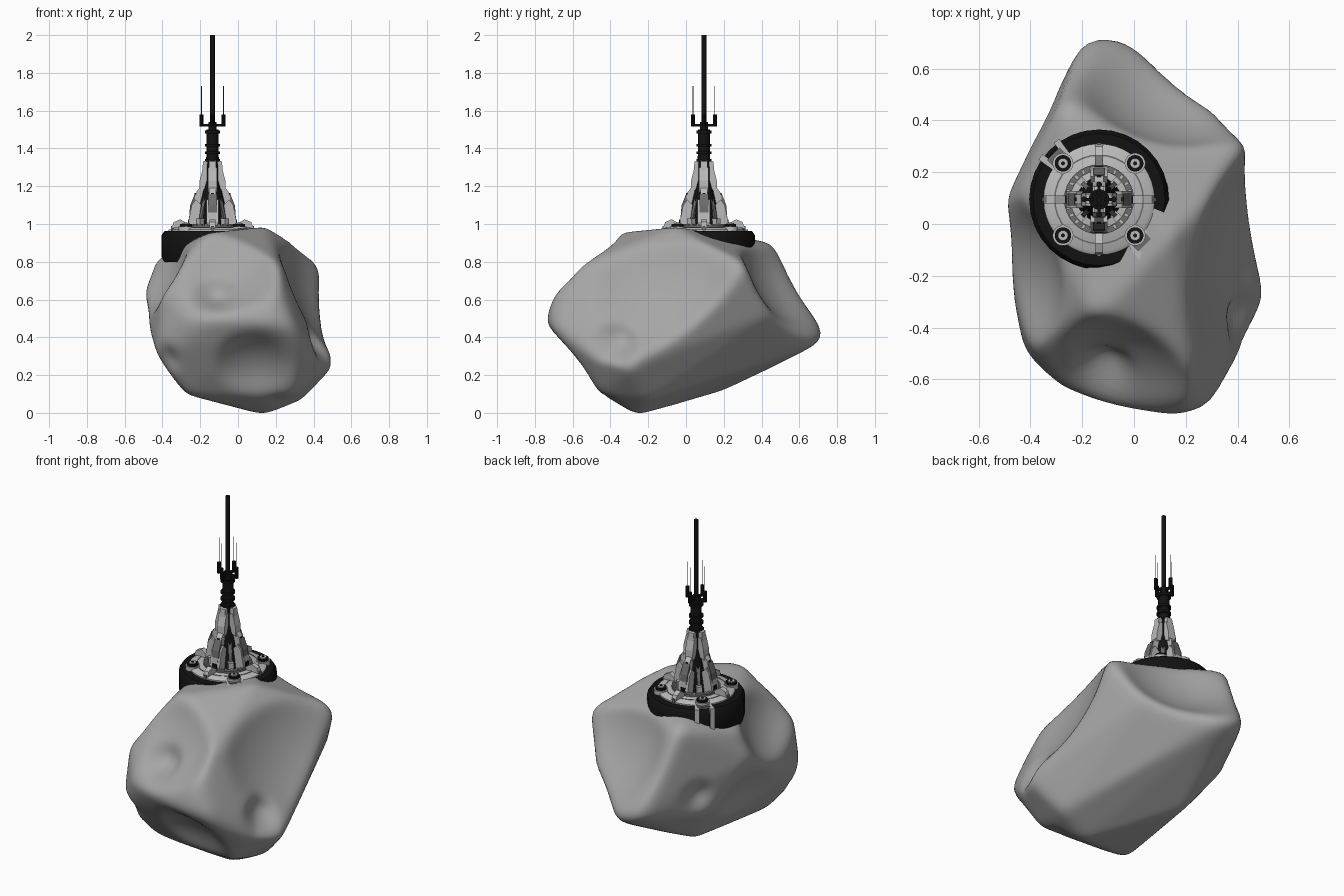
import bpy
import bmesh
import math
from mathutils import Vector, Matrix
from mathutils.bvhtree import BVHTree

default_cube = bpy.data.objects.get("Cube")
if default_cube:
    bpy.data.objects.remove(default_cube, do_unlink=True)


def make_material(name, value):
    material = bpy.data.materials.new(name)
    material.use_nodes = True
    colour = (value, value, value, 1)
    material.diffuse_color = colour
    material.node_tree.nodes["Principled BSDF"].inputs["Base Color"].default_value = colour
    return material


rock_grey = make_material("rock grey", .38)
hull_grey = make_material("light hull grey", .5)
trim_grey = make_material("dark trim grey", .15)
black = make_material("black metal", .006)


def finish(name, bm, material, smooth_angle=None):
    bmesh.ops.recalc_face_normals(bm, faces=bm.faces)
    mesh = bpy.data.meshes.new(name)
    bm.to_mesh(mesh)
    bm.free()
    mesh.materials.append(material)
    obj = bpy.data.objects.new(name, mesh)
    bpy.context.scene.collection.objects.link(obj)
    if smooth_angle:
        bpy.ops.object.select_all(action="DESELECT")
        obj.select_set(True)
        bpy.context.view_layer.objects.active = obj
        bpy.ops.object.shade_smooth_by_angle(angle=math.radians(smooth_angle))
    return obj


# Asteroid: a hull of corner points, hollowed by round bowls and pits
corners = [
    (-.11, .74, .4), (-.19, .72, .43), (-.02, .71, .37), (.3, .44, .52),
    (.46, .27, .79), (.45, .14, .7), (.15, -.05, .98), (-.15, -.37, .95),
    (-.28, .46, .9), (-.49, .09, .64), (-.43, .12, .8), (.14, .22, .88),
    (.16, -.74, .47), (.3, -.7, .45), (-.1, -.7, .5), (-.27, -.63, .5),
    (.19, -.69, .65), (.2, -.6, .77), (.5, -.29, .24), (.41, -.49, .3),
    (.14, -.25, -.01), (.34, -.2, .07), (-.42, -.5, .28), (-.46, -.29, .42),
    (-.28, -.4, .1), (-.2, .2, .12), (-.36, .32, .36), (.28, -.45, .1),
    (-.4, -.45, .66),
]
middle = Vector((0, -.05, .5))
hull = bmesh.new()
for corner in corners:
    hull.verts.new(corner)
bmesh.ops.convex_hull(hull, input=hull.verts)
bmesh.ops.delete(hull, geom=[v for v in hull.verts if not v.link_faces], context="VERTS")
tree = BVHTree.FromBMesh(hull)
hull.free()
carvers = []


def reach(direction):
    """Distance from the middle to the carved surface."""
    distance = tree.ray_cast(middle, direction)[3] or .4
    for centre, radius in carvers:
        offset = middle - centre
        b = offset.dot(direction)
        root = b * b - offset.length_squared + radius * radius
        if root > 0:
            near, far = -b - math.sqrt(root), -b + math.sqrt(root)
            if 0 < near < distance < far:
                distance = near
    return distance


def carve(target, radius, depth, normal=None):
    direction = (Vector(target) - middle).normalized()
    outward = Vector(normal).normalized() if normal else direction
    surface = middle + direction * reach(direction)
    carvers.append((surface + outward * (radius - depth), radius))


# Wide bowls
carve((.33, -.2, .6), 1, .08, (.87, -.1, .42))
carve((-.1, -.54, .72), .6, .07, (-.1, -.72, .65))
carve((-.4, -.22, .7), .5, .09, (-.85, -.1, .5))
carve((.06, -.58, .27), .4, .06, (0, -.75, -.65))
carve((.1, .5, .63), .6, .09, (.25, .7, .6))
carve((-.42, .02, .34), .6, .04, (-.9, .1, -.4))
# Small pits
carve((-.11, -.54, .66), .12, .05)
carve((.34, -.28, .44), .12, .03)
carve((-.37, -.5, .28), .1, .05)
carve((.2, -.36, .08), .06, .03)
carve((-.39, .39, .48), .1, .04)

bm = bmesh.new()
bmesh.ops.create_icosphere(bm, subdivisions=6, radius=1)
for vert in bm.verts:
    direction = vert.co.normalized()
    vert.co = middle + direction * reach(direction) * 1.015
for _ in range(7):
    bmesh.ops.smooth_vert(bm, verts=bm.verts, factor=.5,
                          use_axis_x=True, use_axis_y=True, use_axis_z=True)
lowest = min(v.co.z for v in bm.verts)
for vert in bm.verts:
    vert.co.z -= lowest * max(0, 1 - vert.co.z)
finish("asteroid", bm, rock_grey, 80)

# Station helpers: everything is placed around the tower axis
axis = Matrix.Translation((-.135, .095, 0))


def turn(degrees):
    return axis @ Matrix.Rotation(math.radians(degrees), 4, "Z")


def lathe(name, profile, material, place=axis, segments=32):
    bm = bmesh.new()
    verts = [bm.verts.new((r, 0, z)) for r, z in profile]
    edges = [bm.edges.new(pair) for pair in zip(verts, verts[1:])]
    bmesh.ops.spin(bm, geom=verts + edges, cent=(0, 0, 0), axis=(0, 0, 1),
                   angle=math.tau, steps=segments, use_duplicate=False)
    bmesh.ops.remove_doubles(bm, verts=bm.verts, dist=.0002)
    bmesh.ops.transform(bm, matrix=place, verts=bm.verts)
    return finish(name, bm, material, 35)


def rod(name, radius, low, high, material, place=axis, segments=16):
    lathe(name, [(0, low), (radius, low), (radius, high), (0, high)], material, place, segments)


def fin(name, profile, width, material, degrees):
    """Extrude a radius-height profile across the given width."""
    bm = bmesh.new()
    face = bm.faces.new([bm.verts.new((r, -width / 2, z)) for r, z in profile])
    moved = bmesh.ops.extrude_face_region(bm, geom=[face])["geom"]
    bmesh.ops.translate(bm, vec=(0, width, 0),
                        verts=[g for g in moved if isinstance(g, bmesh.types.BMVert)])
    bmesh.ops.transform(bm, matrix=turn(degrees), verts=bm.verts)
    finish(name, bm, material)


def block(name, inner, outer, low, high, width, material, degrees):
    fin(name, [(inner, low), (outer, low), (outer, high), (inner, high)], width, material, degrees)


# Base: black collar, light deck, toothed inner ring
lathe("collar", [(.2, .8), (.262, .8), (.27, .83), (.27, .94), (.255, .962), (.2, .965)], black)
lathe("deck", [(0, .95), (.215, .95), (.215, .972), (.2, .982), (0, .982)], hull_grey, axis, 40)
lathe("deck_groove", [(.168, .98), (.168, .984), (.174, .984), (.174, .98)], trim_grey)
lathe("inner_ring", [(.11, .98), (.135, .98), (.135, .994), (.11, .994)], trim_grey)
for step in range(24):
    block("ring_tooth", .113, .13, .99, 1, .012, hull_grey, step * 15)

# Collar clamps on two opposite sides
for degrees in (135, -45):
    for side in (-9, 9):
        block("collar_clamp", .2, .279, .83, .972, .026, hull_grey, degrees + side)
    block("clamp_bridge", .2, .25, .95, .975, .07, trim_grey, degrees)

# Diagonal deck bosses and braces
for degrees in range(45, 360, 90):
    spot = turn(degrees) @ Matrix.Translation((.197, 0, 0))
    rod("boss_plate", .04, .95, .988, hull_grey, spot, 20)
    rod("boss_ring", .032, .985, 1, black, spot, 20)
    rod("boss_cap", .02, .99, 1.006, hull_grey, spot, 12)
    rod("boss_hole", .008, 1, 1.008, black, spot, 8)
    fin("diagonal_brace", [(.02, .98), (.1, .98), (.085, 1.06), (.055, 1.15), (.02, 1.2)],
        .018, trim_grey, degrees)
    block("brace_foot", .07, .11, .98, 1.03, .03, hull_grey, degrees)

# Tower buttresses, one on each axis
for degrees in range(0, 360, 90):
    fin("buttress", [(.03, 1.02), (.125, 1.02), (.12, 1.08), (.085, 1.17), (.062, 1.2),
                     (.05, 1.33), (.025, 1.34)], .036, hull_grey, degrees)
    fin("lower_shell", [(.055, .98), (.118, .98), (.128, 1.01), (.11, 1.1), (.088, 1.13),
                        (.06, 1.1)], .066, hull_grey, degrees)
    fin("upper_shell", [(.03, 1.19), (.07, 1.17), (.068, 1.23), (.05, 1.3), (.03, 1.3)],
        .05, hull_grey, degrees)
    fin("shell_trim", [(.09, 1.1), (.122, 1.06), (.118, 1.1), (.094, 1.16)], .046, trim_grey, degrees)
    block("shell_vent", .1, .131, 1, 1.025, .03, black, degrees)
    block("buttress_lamp", .06, .094, 1.15, 1.165, .014, black, degrees)
    # Deck pads reaching the rim
    fin("deck_pad", [(.12, .98), (.215, .98), (.205, 1.01), (.17, 1.025), (.13, 1)],
        .03, hull_grey, degrees)
    block("pad_tip", .19, .22, .96, .99, .016, trim_grey, degrees)
    # Whip antennas on short arms
    whip = turn(degrees) @ Matrix.Translation((.058, 0, 0))
    block("antenna_arm", .02, .062, 1.515, 1.53, .012, black, degrees)
    rod("antenna_pod", .011, 1.515, 1.58, black, whip, 10)
    rod("antenna_whip", .0017, 1.57, 1.73, trim_grey, whip, 6)

# Dark core, ribbed sleeve and mast
lathe("tower_core", [(0, .98), (.085, .98), (.07, 1.1), (.035, 1.25), (.033, 1.36), (0, 1.36)], black, axis, 16)
rod("mast_sleeve", .031, 1.33, 1.5, black)
for height in (1.33, 1.37, 1.41, 1.48):
    rod("sleeve_rib", .04, height, height + .014, black)
rod("mast_socket", .022, 1.49, 1.54, black)
rod("mast", .0125, 1.5, 2, black, axis, 12)
